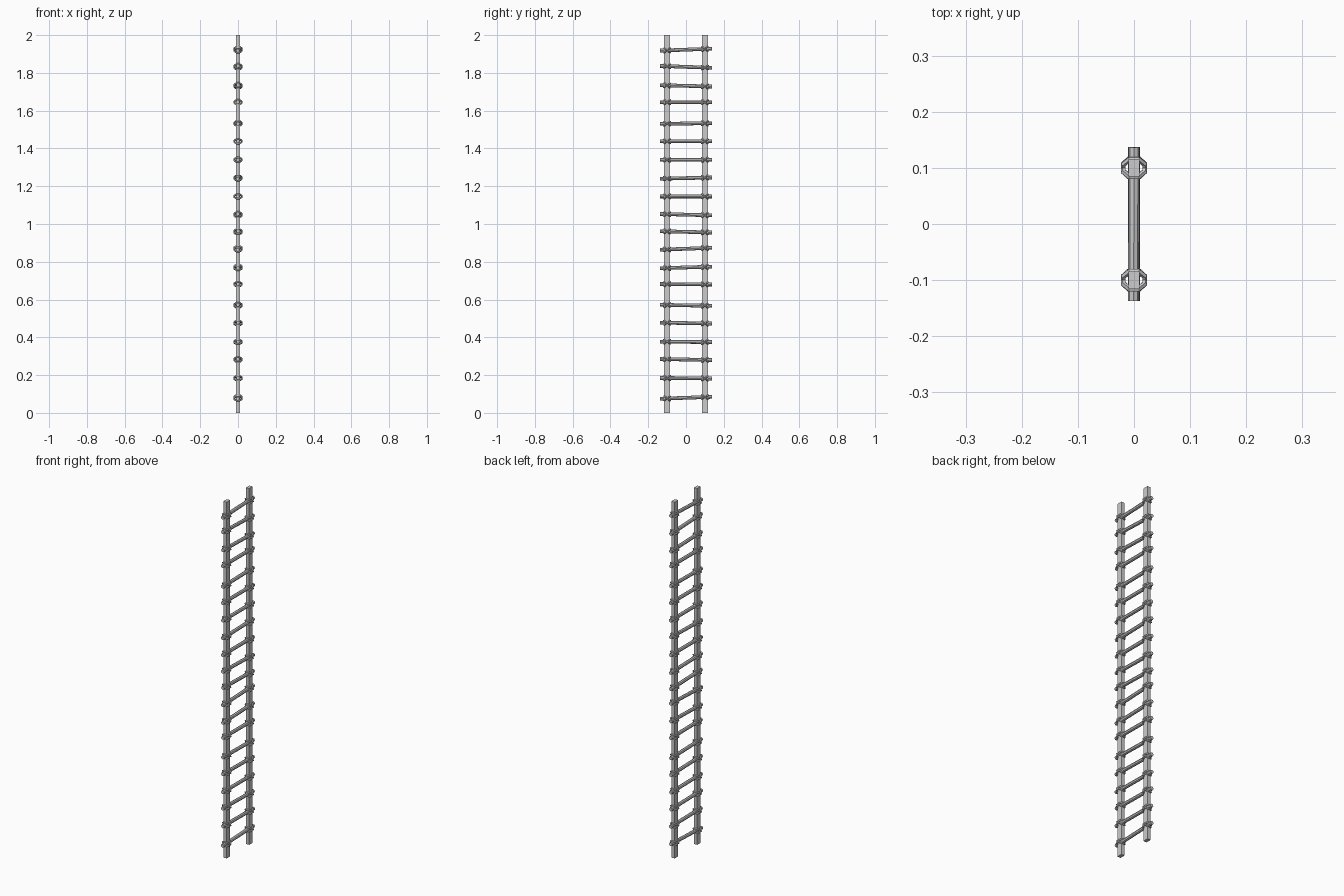
import bpy, bmesh, math, random
from mathutils import Vector, Matrix

if "Cube" in bpy.data.objects:
    bpy.data.objects.remove(bpy.data.objects["Cube"])

random.seed(4)
RAIL_Y = 0.1
# rung heights at the left and right rails
RUNGS = [(.075, .085), (.185, .182), (.285, .28), (.377, .375), (.478, .473),
         (.572, .567), (.682, .68), (.766, .774), (.864, .874), (.962, .955),
         (1.053, 1.046), (1.146, 1.146), (1.24, 1.246), (1.34, 1.34), (1.438, 1.438),
         (1.53, 1.534), (1.645, 1.645), (1.735, 1.728), (1.837, 1.827), (1.918, 1.928)]


def finish(bm, name):
    bmesh.ops.recalc_face_normals(bm, faces=bm.faces)
    me = bpy.data.meshes.new(name)
    bm.to_mesh(me)
    bm.free()
    ob = bpy.data.objects.new(name, me)
    bpy.context.collection.objects.link(ob)
    return ob


def rail(y, name):
    bm = bmesh.new()
    bmesh.ops.create_cube(bm, size=1, matrix=Matrix.Translation((0, y, 1)) @ Matrix.Diagonal((.02, .031, 2, 1)))
    finish(bm, name)


def rung(zl, zr, name):
    a, b = Vector((random.uniform(-.001, .001), -.137, zl)), Vector((random.uniform(-.001, .001), .137, zr))
    d = b - a
    rot = d.to_track_quat('Z', 'Y').to_matrix().to_4x4()
    bm = bmesh.new()
    bmesh.ops.create_cone(bm, cap_ends=True, segments=8, radius1=.0098, radius2=.0098, depth=d.length,
                          matrix=Matrix.Translation((a + b) / 2) @ rot)
    finish(bm, name)


def rope_loop(bm, centre, tilt, segs=8, sides=5, r=.005):
    # oval rope ring around x and a diagonal in the y-z plane
    diag = Vector((0, math.cos(tilt), math.sin(tilt)))
    side = Vector((0, -math.sin(tilt), math.cos(tilt)))
    rings = []
    for i in range(segs):
        t = math.tau * (i + .5) / segs
        out = Vector((math.cos(t), 0, 0)) + diag * math.sin(t)
        p = centre + Vector((.0205 * math.cos(t), 0, 0)) + diag * .0215 * math.sin(t)
        rings.append([bm.verts.new(p + r * (out * math.cos(u) + side * math.sin(u)))
                      for u in (math.tau * j / sides for j in range(sides))])
    for i in range(segs):
        A, B = rings[i], rings[(i + 1) % segs]
        for j in range(sides):
            k = (j + 1) % sides
            bm.faces.new((A[j], A[k], B[k], B[j]))


# side rails
rail(-RAIL_Y, "left_rail")
rail(RAIL_Y, "right_rail")

# rungs, each with crossed rope lashings at both rails
for n, (zl, zr) in enumerate(RUNGS, 1):
    rung(zl, zr, f"rung_{n}")
    for s, label in ((-1, "left"), (1, "right")):
        z = (zl + zr) / 2 + s * (zr - zl) / 2 * RAIL_Y / .137
        bm = bmesh.new()
        for tilt in (.6, -.6):
            rope_loop(bm, Vector((0, s * RAIL_Y, z)), tilt + random.uniform(-.1, .1))
        finish(bm, f"{label}_lashing_{n}")
